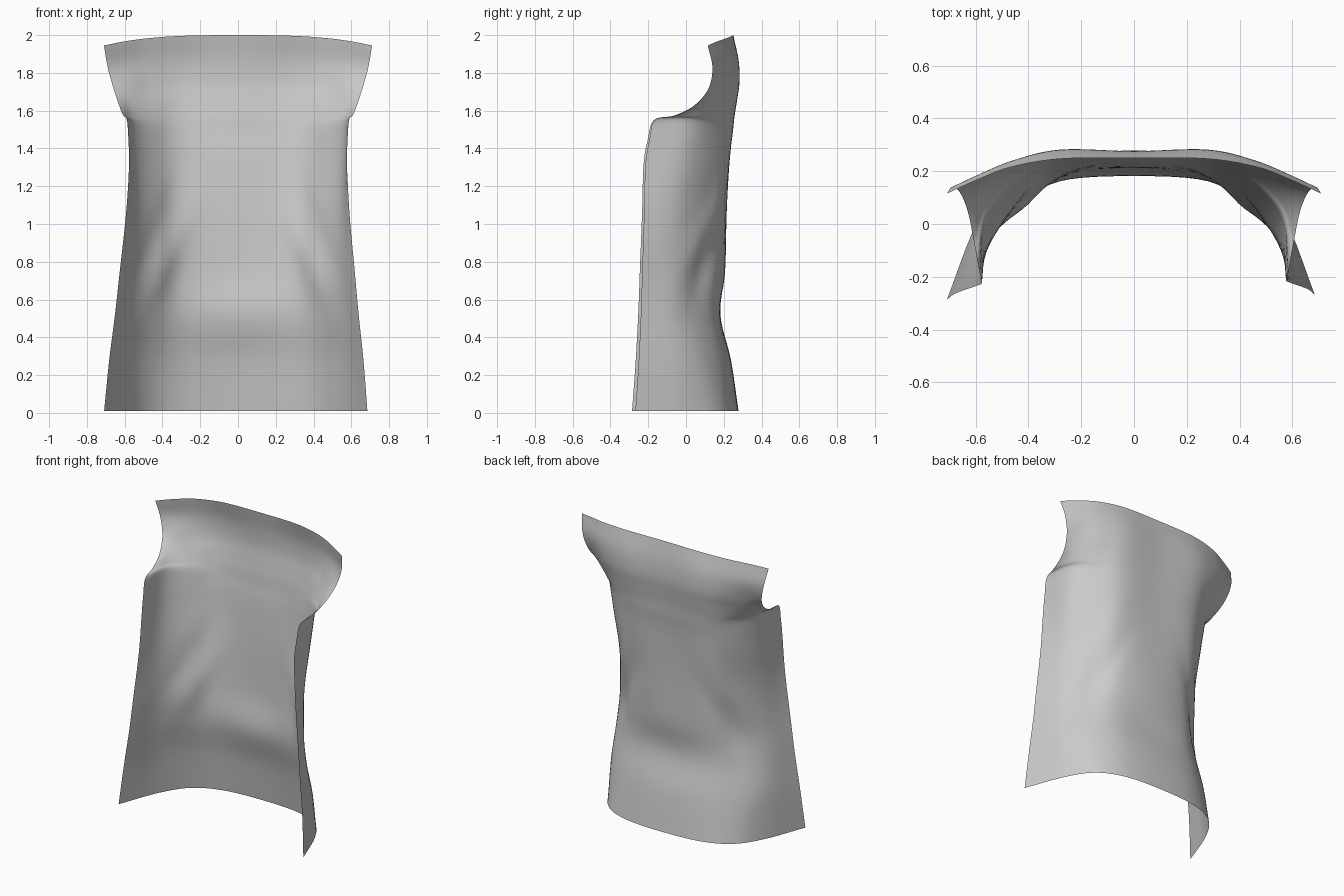
import bpy, bmesh, math
from mathutils import Vector

cube = bpy.data.objects.get("Cube")
if cube:
    bpy.data.objects.remove(cube, do_unlink=True)

# Half cross-sections, top to bottom: centre height, edge height, centre depth,
# depth beside the spine, then (x, y) of the shoulder line, side and edge
SECTIONS = [
    (2.0, 1.945, .25, .247, (.47, .215), (.6, .165), (.71, .115)),
    (1.87, 1.83, .271, .277, (.46, .24), (.59, .187), (.69, .14)),
    (1.75, 1.72, .276, .281, (.45, .235), (.575, .165), (.66, .12)),
    (1.65, 1.63, .264, .266, (.44, .21), (.56, .13), (.63, .05)),
    (1.57, 1.575, .253, .252, (.435, .19), (.56, .08), (.608, -.055)),
    (1.49, 1.55, .246, .242, (.435, .17), (.56, .035), (.588, -.165)),
    (1.41, 1.44, .236, .231, (.435, .155), (.557, .01), (.58, -.195)),
    (1.3, 1.31, .227, .22, (.43, .14), (.55, -.01), (.577, -.215)),
    (1.05, 1.05, .215, .195, (.42, .1), (.535, -.04), (.592, -.222)),
    (.75, .75, .207, .173, (.42, .07), (.54, -.06), (.622, -.232)),
    (.52, .52, .182, .165, (.44, .08), (.565, -.05), (.645, -.24)),
    (.28, .28, .238, .215, (.46, .13), (.58, -.01), (.673, -.25)),
    (.01, .01, .278, .258, (.47, .175), (.59, .005), (.697, -.268)),
]
SPINE_HALF_WIDTH = .28
STEPS = 6


def smooth_path(points):
    """Interpolating spline through the points."""
    pts = [points[0] * 2 - points[1]] + points + [points[-1] * 2 - points[-2]]
    out = []
    for a, b, c, d in zip(pts, pts[1:], pts[2:], pts[3:]):
        for i in range(STEPS):
            t = i / STEPS
            out.append(b + (c - a) * (t / 2) + (a * 2 - b * 5 + c * 4 - d) * (t * t / 2)
                       + (b * 3 - a - c * 3 + d) * (t ** 3 / 2))
    return out + [points[-1]]


def full_row(section):
    """Mirror a half section into a full row, bending towards the edges."""
    z_mid, z_edge, y_mid, y_spine, *outer = section
    half = [(SPINE_HALF_WIDTH, y_spine)] + outer
    right = []
    for x, y in half:
        z = z_mid + (z_edge - z_mid) * (x / half[-1][0]) ** 3
        right.append(Vector((x, y, z)))
    left = [Vector((-p.x, p.y, p.z)) for p in reversed(right)]
    return left + [Vector((0, y_mid, z_mid))] + right


def drape(p):
    """Diagonal cloth folds and the slight lean of the hem."""
    ax = abs(p.x)
    for x0, z0, slope, size in ((.36, .82, -.45, -.014), (.46, .9, -.4, .014)):
        across = (ax - x0 - slope * (p.z - z0)) / .05
        along = (p.z - z0) / .26
        p.y += size * math.exp(-across ** 2 - along ** 2)
    low = max(0, 1 - p.z / 1.2)
    p.x -= .012 * low * ax / .7
    # The right side hangs a little further forward
    if p.x < 0:
        p.y -= .018 * min(1, max(0, (1.7 - p.z) / .3)) * (ax / .7) ** 3
    return p


# Back panel: one open sheet of cloth
rows = [smooth_path(full_row(s)) for s in SECTIONS]
columns = [smooth_path(list(c)) for c in zip(*rows)]

bm = bmesh.new()
grid = [[bm.verts.new(drape(p)) for p in col] for col in columns]
for c0, c1 in zip(grid, grid[1:]):
    for i in range(len(c0) - 1):
        bm.faces.new((c0[i], c0[i + 1], c1[i + 1], c1[i])).smooth = True
# Outside of the cloth faces the back
bm.normal_update()
if sum(f.normal.y for f in bm.faces) < 0:
    bmesh.ops.reverse_faces(bm, faces=bm.faces[:])
mesh = bpy.data.meshes.new("back_panel")
bm.to_mesh(mesh)
bm.free()

panel = bpy.data.objects.new("back_panel", mesh)
bpy.context.collection.objects.link(panel)

# Plain cloth colour
cloth = bpy.data.materials.new("light_grey_cloth")
cloth.use_nodes = True
colour = (.6, .6, .6, 1)
cloth.diffuse_color = colour
cloth.node_tree.nodes["Principled BSDF"].inputs["Base Color"].default_value = colour
mesh.materials.append(cloth)
